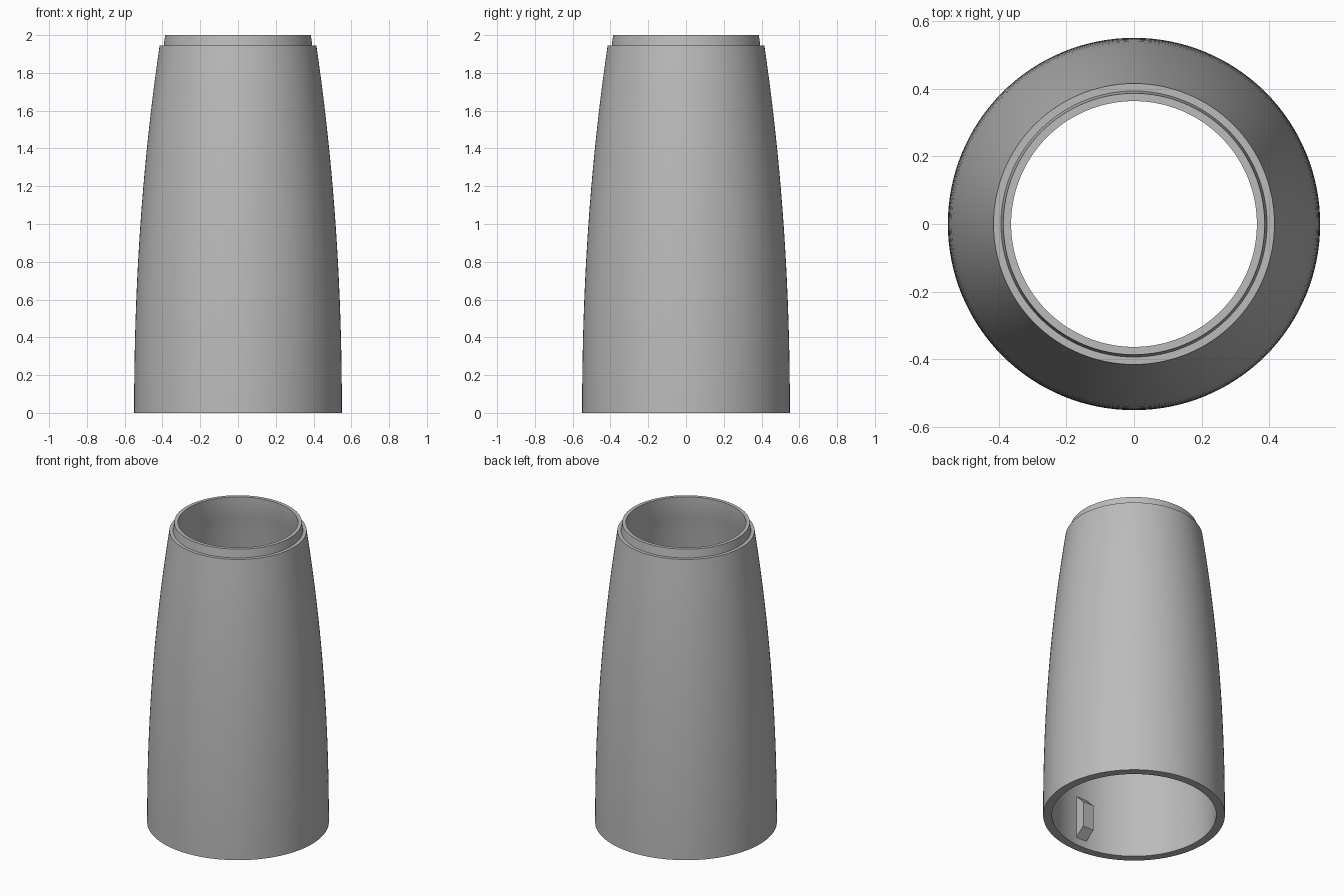
import bpy
import bmesh
import math

default = bpy.data.objects.get("Cube")
if default:
    bpy.data.objects.remove(default, do_unlink=True)

grey = bpy.data.materials.new("neutral grey")
grey.use_nodes = True
colour = (0.5, 0.5, 0.5, 1)
grey.diffuse_color = colour
grey.node_tree.nodes["Principled BSDF"].inputs["Base Color"].default_value = colour

SEGMENTS = 128
SHOULDER = 1.945
STEPS = 20


def make_object(name, bm):
    bmesh.ops.recalc_face_normals(bm, faces=bm.faces)
    mesh = bpy.data.meshes.new(name)
    bm.to_mesh(mesh)
    bm.free()
    mesh.materials.append(grey)
    obj = bpy.data.objects.new(name, mesh)
    bpy.context.collection.objects.link(obj)
    return obj


def outer_radius(z):
    return 0.55 - 0.135 * (z / SHOULDER) ** 2.1


# Closed wall section: curved outside, stepped neck, then down the inside
heights = [SHOULDER * i / STEPS for i in range(STEPS + 1)]
outside = [(outer_radius(z), z) for z in heights]
neck = [(0.393, SHOULDER), (0.386, 2.0), (0.363, 2.0), (0.363, 1.92)]
inside = [(outer_radius(z) - 0.052, z) for z in reversed(heights[1:-1])]
socket = [(0.497, 0.05), (0.497, 0)]
section = outside + neck + inside + socket

# Revolve the section into the hollow shell
bm = bmesh.new()
rings = []
for i in range(SEGMENTS):
    a = 2 * math.pi * i / SEGMENTS
    rings.append([bm.verts.new((r * math.cos(a), r * math.sin(a), z)) for r, z in section])
for i, ring in enumerate(rings):
    following = rings[(i + 1) % SEGMENTS]
    for j in range(len(section)):
        k = (j + 1) % len(section)
        bm.faces.new((ring[j], following[j], following[k], ring[k]))
shell = make_object("tapered_shell", bm)
bpy.context.view_layer.objects.active = shell
shell.select_set(True)
bpy.ops.object.shade_smooth_by_angle(angle=math.radians(25))

# Chamfered locating tab on the inside of the front wall
bm = bmesh.new()
tab_profile = [(-0.51, 0.04), (-0.43, 0.10), (-0.43, 0.27), (-0.51, 0.35)]
face = bm.faces.new([bm.verts.new((-0.04, y, z)) for y, z in tab_profile])
extruded = bmesh.ops.extrude_face_region(bm, geom=[face])
moved = [v for v in extruded["geom"] if isinstance(v, bmesh.types.BMVert)]
bmesh.ops.translate(bm, verts=moved, vec=(0.08, 0, 0))
make_object("inner_tab", bm)
